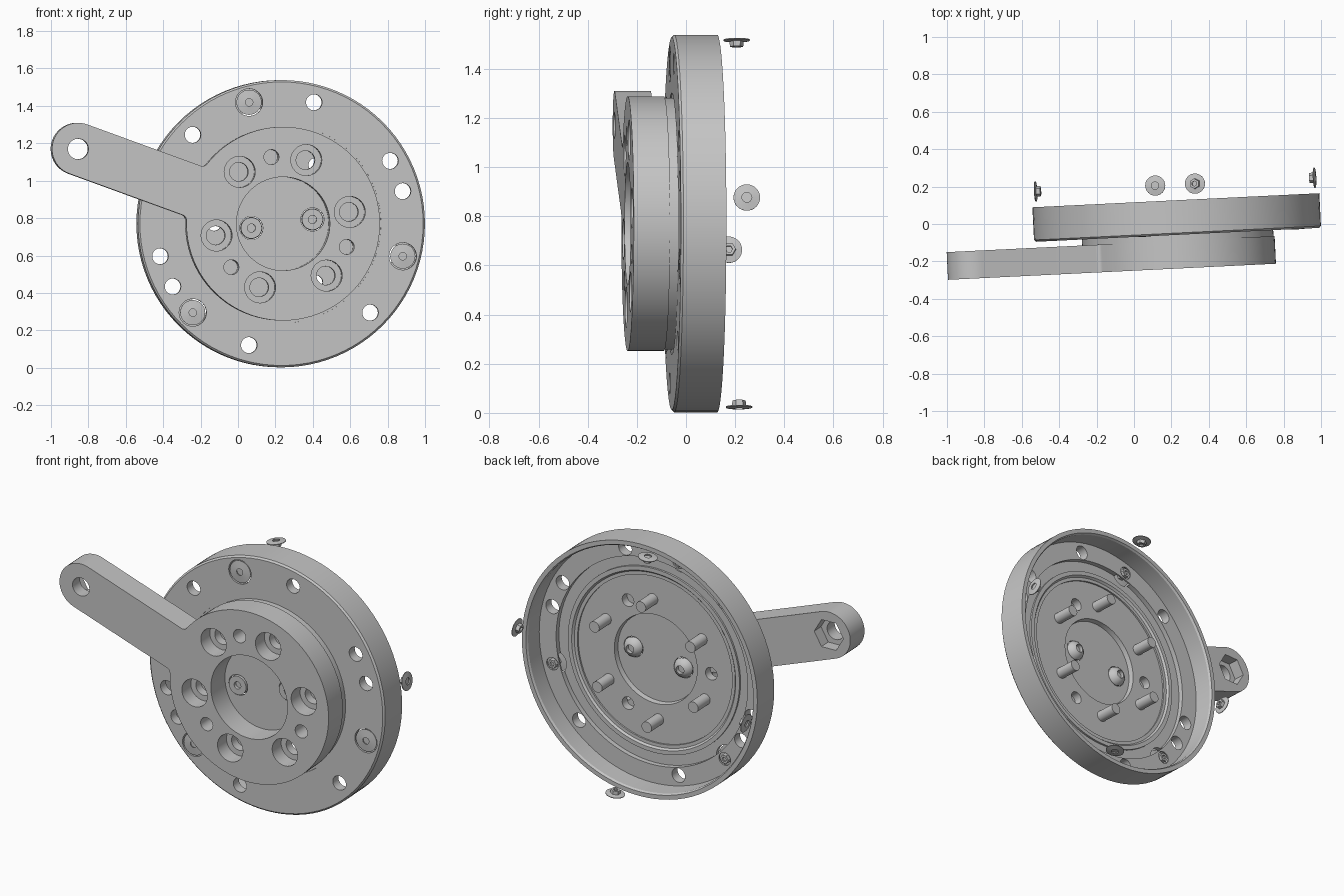
import bpy, bmesh
from math import sin, cos, radians, sqrt, atan2, pi
from mathutils import Matrix

if "Cube" in bpy.data.objects:
    bpy.data.objects.remove(bpy.data.objects["Cube"], do_unlink=True)

# Whole assembly is turned slightly about the vertical
FRAME = Matrix.Translation((0.23, 0, 0.77)) @ Matrix.Rotation(0.049, 4, 'Z')

steel = bpy.data.materials.new("steel_grey")
steel.use_nodes = True
GREY = (0.56, 0.56, 0.56, 1)
steel.diffuse_color = GREY
steel.node_tree.nodes["Principled BSDF"].inputs["Base Color"].default_value = GREY


def polar(r, deg):
    return r * cos(radians(deg)), r * sin(radians(deg))


def lathe(bm, profile, at=(0, 0), seg=32, closed=False):
    """Turn (radius, depth) points about the y axis at (x, z)."""
    rings = []
    for r, y in profile:
        rings.append([bm.verts.new((at[0] + r * cos(2 * pi * i / seg), y,
                                    at[1] + r * sin(2 * pi * i / seg))) for i in range(seg)])
    pairs = list(zip(rings, rings[1:]))
    if closed:
        pairs.append((rings[-1], rings[0]))
    else:
        bm.faces.new(rings[0])
        bm.faces.new(rings[-1])
    for a, b in pairs:
        for i in range(seg):
            j = (i + 1) % seg
            bm.faces.new((a[i], a[j], b[j], b[i]))


def finish(name, bm, matrix=FRAME):
    bmesh.ops.recalc_face_normals(bm, faces=bm.faces)
    mesh = bpy.data.meshes.new(name)
    bm.to_mesh(mesh)
    bm.free()
    mesh.materials.append(steel)
    ob = bpy.data.objects.new(name, mesh)
    bpy.context.collection.objects.link(ob)
    ob.matrix_world = matrix
    return ob


def turned(name, profile, at=(0, 0), seg=32, closed=False, matrix=FRAME):
    bm = bmesh.new()
    lathe(bm, profile, at, seg, closed)
    return finish(name, bm, matrix)


def cut(ob, cutters):
    """Cut turned shapes, given as (profile, position, sides), out of an object."""
    bm = bmesh.new()
    for profile, at, seg in cutters:
        lathe(bm, profile, at, seg)
    tool = finish("cutter", bm)
    tool.hide_render = True
    mod = ob.modifiers.new("holes", 'BOOLEAN')
    mod.operation = 'DIFFERENCE'
    mod.solver = 'EXACT'
    mod.object = tool
    bpy.context.view_layer.update()
    deps = bpy.context.evaluated_depsgraph_get()
    mesh = bpy.data.meshes.new_from_object(ob.evaluated_get(deps))
    ob.modifiers.clear()
    ob.data = mesh
    bpy.data.objects.remove(tool, do_unlink=True)


def hole(r, at):
    return [(r, -0.5), (r, 0.5)], at, 32


# Flange: thin plate with a deep rim and a stepped floor at the back
flange = turned("flange", [
    (0.532, -0.058), (0.758, -0.058), (0.768, -0.048), (0.768, 0.127), (0.742, 0.127),
    (0.735, 0.115), (0.735, 0.0), (0.625, 0.0), (0.625, -0.03), (0.532, -0.03)],
    seg=96, closed=True)
FLANGE_SCREWS = [polar(0.672, a) for a in (105, 225, 345)]
pocket = [(0.073, -0.2), (0.073, -0.01), (0.038, -0.01), (0.038, 0.05)]
cut(flange, [hole(0.043, polar(0.672, a)) for a in (15, 30, 75, 135, 195, 210, 255, 315)]
    + [(pocket, p, 32) for p in FLANGE_SCREWS])

# Ring that closes the groove between flange and inner plate
turned("retaining_ring", [(0.505, -0.052), (0.56, -0.052), (0.56, -0.018), (0.535, -0.018),
                          (0.525, -0.03), (0.505, -0.03)], seg=96, closed=True)

# Inner plate with a recess at the back, turned out of line with the lever holes
CENTRE_SCREWS = [polar(0.165, a) for a in (8, 188)]
plate = turned("inner_plate", [(0.512, -0.092), (0.512, -0.04), (0.27, -0.04),
                               (0.265, -0.07)], seg=96)
cut(plate, [hole(0.038, polar(0.362, a)) for a in (60, 180, 300)]
    + [hole(0.062, p) for p in CENTRE_SCREWS])

# Lever: round hub blended into a straight arm with a rounded end
HUB, HALF, REACH, FILLET, ARM = 0.518, 0.14, 1.168, 0.03, 160
fx = sqrt((HUB + FILLET) ** 2 - (HALF + FILLET) ** 2)
fa = atan2(HALF + FILLET, fx)


def arc(cx, cy, r, a0, a1, n):
    return [(cx + r * cos(a0 + (a1 - a0) * i / n), cy + r * sin(a0 + (a1 - a0) * i / n))
            for i in range(n + 1)]


lower = arc(fx, -HALF - FILLET, FILLET, pi - fa, pi / 2, 6)
outline = (arc(0, 0, HUB, fa, 2 * pi - fa, 80)[1:-1] + lower
           + arc(REACH, 0, HALF, -pi / 2, pi / 2, 24)
           + [(x, -y) for x, y in reversed(lower)])
FRONT, BACK = -0.238, -0.09
bm = bmesh.new()
c, s = polar(1, ARM)
face = bm.faces.new([bm.verts.new((x * c - y * s, FRONT, x * s + y * c)) for x, y in outline])
ext = bmesh.ops.extrude_face_region(bm, geom=[face])
bmesh.ops.translate(bm, vec=(0, BACK - FRONT, 0),
                    verts=[v for v in ext["geom"] if isinstance(v, bmesh.types.BMVert)])
lever = finish("lever", bm)
TIP = polar(REACH, ARM)
counterbore = [(0.083, -0.4), (0.083, -0.145), (0.05, -0.145), (0.05, 0.1)]
cut(lever, [(counterbore, polar(0.362, 10 + 60 * k), 32) for k in range(6)]
    + [hole(0.04, polar(0.362, 100 + 120 * k)) for k in range(3)]
    + [hole(0.055, TIP), ([(0.25, -0.4), (0.25, 0.1)], (0, 0), 64)])
cut(lever, [([(0.095, -0.16), (0.095, 0.1)], TIP, 6)])

# Pins standing out at the back of the inner plate
for i in range(6):
    turned(f"pin_{i + 1}", [(0.033, -0.06), (0.033, 0.085)], polar(0.362, 27 + 60 * i), 24)

# Centre screws: socketed front, domed back
for i, p in enumerate(CENTRE_SCREWS):
    turned(f"centre_screw_{i + 1}", [
        (0.022, -0.08), (0.022, -0.1), (0.056, -0.1), (0.056, -0.07), (0.059, -0.068),
        (0.051, -0.05), (0.035, -0.036), (0.025, -0.032), (0.025, -0.055)], p)


# Washer-head screw along y: wide thin washer in front, hexagonal head behind
def washer_screw(name, matrix, radius, length):
    turned(name + "_washer", [(0.02, -0.006), (radius, -0.001), (radius, 0.003),
                              (0.024, 0.007)], closed=True, matrix=matrix)
    turned(name + "_head", [(0.029, 0.004), (0.027, length), (0.014, length),
                            (0.014, length - 0.012)], seg=6, matrix=matrix)


for i, (x, z) in enumerate(FLANGE_SCREWS):
    washer_screw(f"flange_screw_{i + 1}", FRAME @ Matrix.Translation((x, -0.054, z)), 0.067, 0.06)

# Loose washer-head screws around the back, heads turned inward
for i in range(4):
    angle = radians(8.1 + 90 * i)
    place = (FRAME @ Matrix.Translation((0, 0.211, 0)) @ Matrix.Rotation(-angle, 4, 'Y')
             @ Matrix.Translation((0.755, 0, 0)) @ Matrix.Rotation(radians(90), 4, 'Z'))
    washer_screw(f"loose_screw_{i + 1}", place, 0.054, 0.028)

# Smooth round walls, keep machined edges crisp
bpy.ops.object.select_all(action='DESELECT')
for ob in bpy.context.collection.objects:
    if ob.type == 'MESH' and steel.name in ob.data.materials:
        ob.select_set(True)
        bpy.context.view_layer.objects.active = ob
bpy.ops.object.shade_smooth_by_angle(angle=radians(30))
